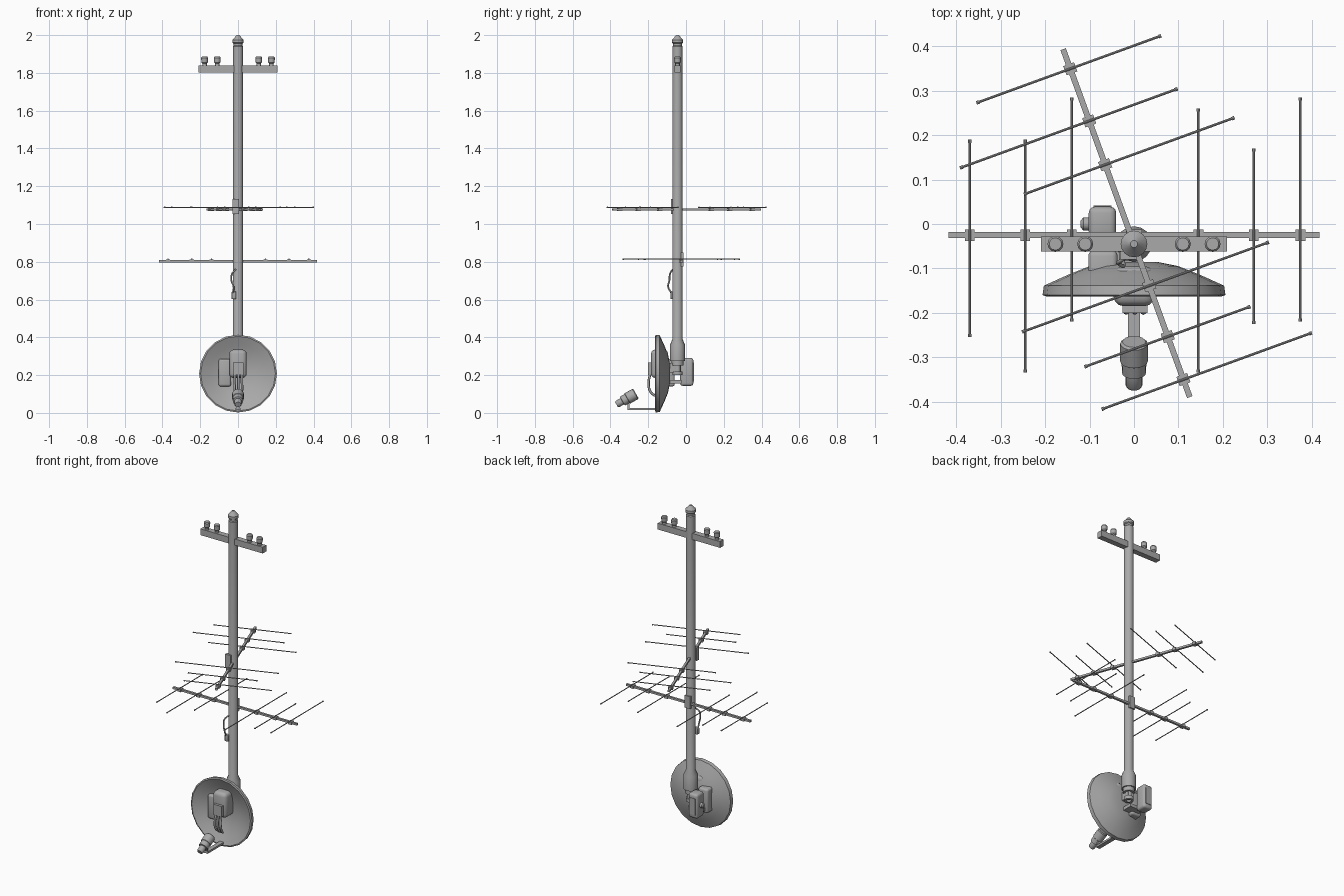
import bpy, bmesh, math
from mathutils import Vector, Matrix

cube = bpy.data.objects.get("Cube")
if cube:
    bpy.data.objects.remove(cube, do_unlink=True)

grey = bpy.data.materials.new("weathered_grey")
grey.use_nodes = True
COLOR = (0.4, 0.4, 0.4, 1)
grey.diffuse_color = COLOR
grey.node_tree.nodes["Principled BSDF"].inputs["Base Color"].default_value = COLOR

PY = -0.045  # pole axis in y


def finish(name, bm, matrix=None, smooth=True):
    if matrix:
        bm.transform(matrix)
    bmesh.ops.recalc_face_normals(bm, faces=bm.faces)
    me = bpy.data.meshes.new(name)
    bm.to_mesh(me)
    bm.free()
    ob = bpy.data.objects.new(name, me)
    bpy.context.collection.objects.link(ob)
    me.materials.append(grey)
    if smooth:
        bpy.ops.object.select_all(action='DESELECT')
        ob.select_set(True)
        bpy.context.view_layer.objects.active = ob
        bpy.ops.object.shade_smooth_by_angle(angle=math.radians(35))
    return ob


def lathe(name, profile, matrix, sides=16):
    """Revolve (radius, height) points about local z."""
    bm = bmesh.new()
    verts = [bm.verts.new((r, 0, z)) for r, z in profile]
    edges = [bm.edges.new(p) for p in zip(verts, verts[1:])]
    bmesh.ops.spin(bm, geom=verts + edges, cent=(0, 0, 0), axis=(0, 0, 1),
                   angle=math.tau, steps=sides, use_duplicate=False)
    bmesh.ops.remove_doubles(bm, verts=bm.verts, dist=0.0001)
    return finish(name, bm, matrix)


def box(name, center, size, turn=0, bevel=0):
    bm = bmesh.new()
    bmesh.ops.create_cube(bm, size=1, matrix=Matrix.Diagonal((*size, 1)))
    if bevel:
        bmesh.ops.bevel(bm, geom=bm.edges[:], offset=bevel, segments=3,
                        profile=0.5, affect='EDGES')
    return finish(name, bm, Matrix.Translation(center) @ Matrix.Rotation(turn, 4, 'Z'), bevel > 0)


def along(a, b):
    a, b = Vector(a), Vector(b)
    return Matrix.Translation(a) @ (b - a).to_track_quat('Z', 'Y').to_matrix().to_4x4(), (b - a).length


def rod(name, a, b, r, tip=0):
    m, n = along(a, b)
    pts = [(0, 0), (r, 0), (r, n), (0, n)]
    if tip:  # slightly swollen end caps
        t, k = r + tip, 0.007
        pts = [(0, 0), (t, 0), (t, k), (r, k), (r, n - k), (t, n - k), (t, n), (0, n)]
    return lathe(name, pts, m, 8)


def cable(name, points, r):
    cu = bpy.data.curves.new(name, 'CURVE')
    cu.dimensions = '3D'
    cu.bevel_depth = r
    cu.bevel_resolution = 2
    cu.resolution_u = 6
    sp = cu.splines.new('BEZIER')
    sp.bezier_points.add(len(points) - 1)
    for p, co in zip(sp.bezier_points, points):
        p.co = co
        p.handle_left_type = p.handle_right_type = 'AUTO'
    cu.materials.append(grey)
    ob = bpy.data.objects.new(name, cu)
    bpy.context.collection.objects.link(ob)


# Mast with stepped foot and pointed cap
lathe("mast", [(0.014, 0.25), (0.014, 0.2), (0.027, 0.2), (0.027, 0.22), (0.019, 0.22),
               (0.019, 0.25), (0.032, 0.25), (0.032, 0.275), (0.04, 0.275), (0.04, 0.36),
               (0.027, 0.39), (0.027, 1.94), (0.023, 1.945), (0.023, 1.955), (0.03, 1.96),
               (0.03, 1.975), (0.014, 1.992), (0.008, 2.0), (0, 2.0)],
      Matrix.Translation((0, PY, 0)))

# Crossarm with four insulators
box("crossarm", (0, PY, 1.82), (0.42, 0.034, 0.038))
for x in (-0.177, -0.11, 0.11, 0.177):
    lathe("insulator", [(0, 0), (0.012, 0), (0.012, 0.012), (0.017, 0.018),
                        (0.018, 0.042), (0.014, 0.048), (0, 0.048)],
          Matrix.Translation((x, PY, 1.838)), 12)


def beam_antenna(name, center, turn, half, z, elements):
    """Boom along a turned x axis; elements are (position, low end, high end)."""
    m = Matrix.Translation((*center, z)) @ Matrix.Rotation(turn, 4, 'Z')
    box(name + "_boom", m.translation, (half * 2, 0.013, 0.012), turn)
    for u, lo, hi in elements:
        box(name + "_clamp", m @ Vector((u, 0, 0)), (0.022, 0.026, 0.016), turn)
        rod(name + "_element", m @ Vector((u, lo, 0.011)), m @ Vector((u, hi, 0.011)), 0.0028, 0.0012)


beam_antenna("lower_antenna", (0, -0.025), 0, 0.418, 0.803,
             [(-0.37, -0.23, 0.215), (-0.245, -0.31, 0.215), (-0.14, -0.195, 0.31),
              (0.145, -0.31, 0.285), (0.27, -0.2, 0.195), (0.375, -0.195, 0.31)])
beam_antenna("upper_antenna", (-0.017, 0.002), math.radians(-70), 0.417, 1.077,
             [(-0.37, -0.225, 0.218), (-0.245, -0.31, 0.212), (-0.14, -0.195, 0.31),
              (0.15, -0.305, 0.287), (0.272, -0.2, 0.198), (0.375, -0.196, 0.308)])
box("lower_antenna_bracket", (0, -0.025, 0.812), (0.036, 0.026, 0.075))
box("upper_antenna_bracket", (-0.012, -0.07, 1.092), (0.036, 0.02, 0.08))

# Cable drooping to a small junction box
cable("mast_cable", [(-0.012, -0.07, 0.76), (-0.032, -0.085, 0.735), (-0.035, -0.088, 0.7),
                     (-0.024, -0.095, 0.67), (-0.026, -0.078, 0.635)], 0.0045)
box("junction_box", (-0.022, -0.072, 0.622), (0.024, 0.02, 0.04), bevel=0.004)

# Dish, revolved about the front-back axis
lathe("dish", [(0, 0.085), (0.055, 0.086), (0.1, 0.095), (0.15, 0.115), (0.203, 0.139),
               (0.206, 0.16), (0.198, 0.163), (0.15, 0.14), (0.1, 0.121),
               (0.05, 0.11), (0, 0.107)],
      Matrix.Translation((0, 0, 0.208)) @ Matrix.Rotation(math.pi / 2, 4, 'X'), 20)

# Housings on the front of the dish
box("front_housing", (0, -0.14, 0.26), (0.092, 0.09, 0.15), bevel=0.022)
box("side_housing", (-0.07, -0.105, 0.213), (0.066, 0.09, 0.146), bevel=0.012)
box("connector_block", (0.002, -0.187, 0.233), (0.056, 0.027, 0.065))
for x in (-0.017, 0.002, 0.021):
    cable("feed_cable", [(x, -0.19, 0.205), (x, -0.198, 0.16), (x, -0.19, 0.115),
                         (x * 0.6, -0.165, 0.09)], 0.0065)

# Equipment and mounting behind the dish
box("rear_cabinet", (-0.071, 0.004, 0.217), (0.062, 0.07, 0.148), bevel=0.014)
box("cabinet_door", (-0.071, 0.039, 0.217), (0.04, 0.006, 0.1))
lathe("cabinet_knob", [(0, 0), (0.015, 0), (0.015, 0.012), (0.008, 0.018), (0, 0.018)],
      Matrix.Translation((-0.102, 0, 0.217)) @ Matrix.Rotation(-math.pi / 2, 4, 'Y'), 12)
box("mount_block", (-0.005, -0.062, 0.238), (0.04, 0.06, 0.05))
box("mount_strut", (-0.04, -0.055, 0.165), (0.09, 0.06, 0.02))

# Feed arm, post and receiver
box("feed_arm", (0, -0.232, 0.021), (0.026, 0.155, 0.012))
box("feed_post", (0, -0.304, 0.038), (0.016, 0.012, 0.04))
m, n = along((0, -0.368, 0.044), (0, -0.265, 0.102))
lathe("receiver", [(0, 0), (0.015, 0), (0.019, 0.006), (0.019, 0.035), (0.027, 0.037),
                   (0.028, 0.065), (0.031, 0.067), (0.031, n - 0.005), (0.026, n), (0, n)], m, 16)
